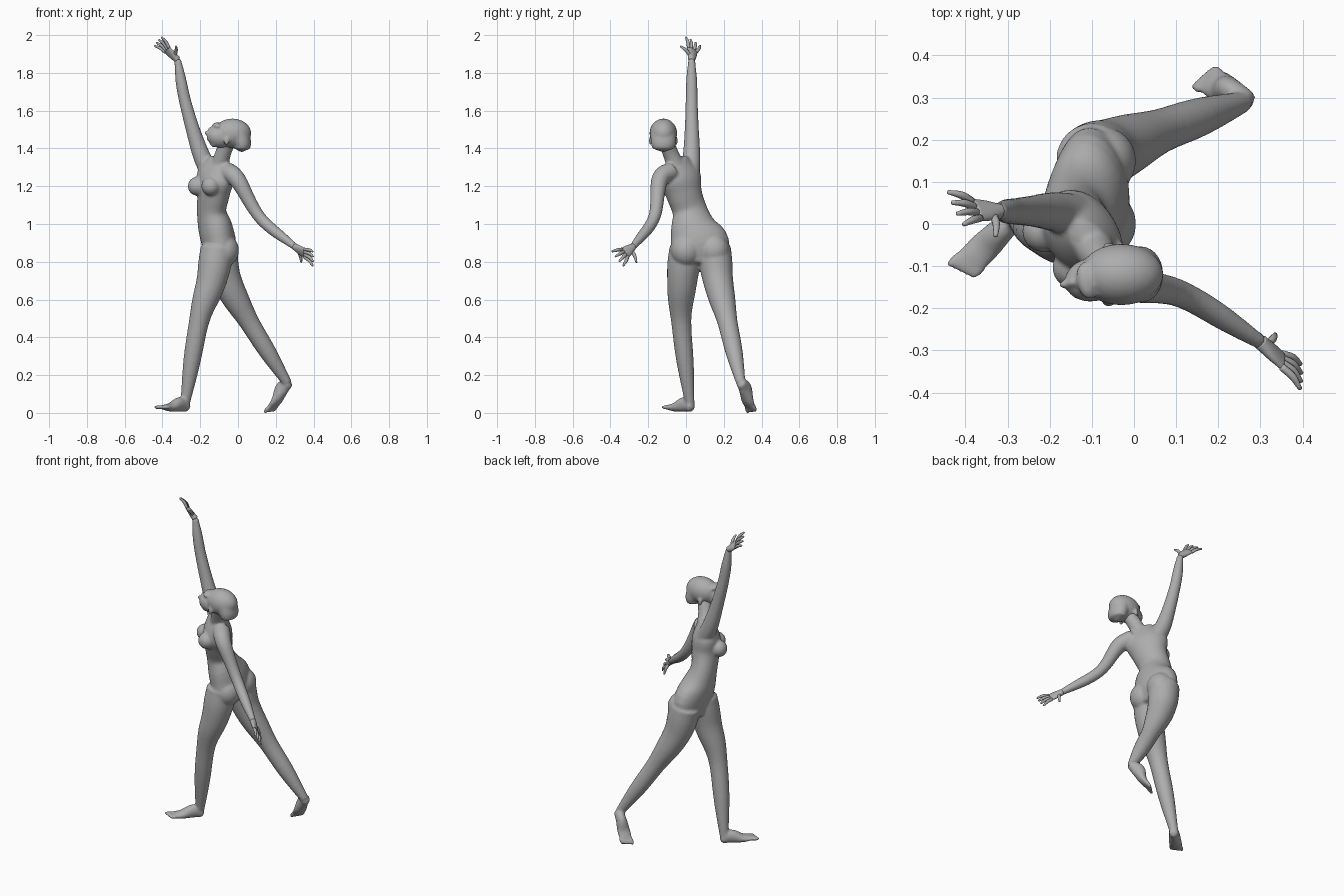
import bpy, bmesh, math
from mathutils import Vector, Matrix

cube = bpy.data.objects.get("Cube")
if cube:
    bpy.data.objects.remove(cube)

GREY = (.42, .42, .42, 1)
clay = bpy.data.materials.new("grey_clay")
clay.use_nodes = True
clay.diffuse_color = GREY
clay.node_tree.nodes["Principled BSDF"].inputs["Base Color"].default_value = GREY
UP = Vector((0, 0, 1))
FRONT = Vector((-1, 0, 0))


def along(values, t):
    """Smooth curve through values, sampled at t from start to end."""
    values = [Vector(v) for v in values]
    before = values[0] * 2 - values[1]
    after = values[-1] * 2 - values[-2]
    padded = [before, *values, after]
    place = t * (len(values) - 1)
    i = min(int(place), len(values) - 2)
    t = place - i
    a, b, c, d = padded[i:i + 4]
    cubic = b * 3 - a - c * 3 + d
    square = a * 2 - b * 5 + c * 4 - d
    return b + ((c - a) * t + square * t ** 2 + cubic * t ** 3) / 2


def tube(bm, path, widths, front=FRONT, sides=24, twist=0, steps=24):
    """Rounded loft of ellipses; widths hold (radius along front, radius across)."""
    times = [i / steps for i in range(steps + 1)]
    centres = [along(path, t) for t in times]
    sizes = [along(widths, t) for t in times]
    rings = []
    for i, (t, centre, size) in enumerate(zip(times, centres, sizes)):
        ahead = centres[min(i + 1, steps)] - centres[max(i - 1, 0)]
        ahead.normalize()
        ease = t * t * (3 - 2 * t)
        facing = Matrix.Rotation(math.radians(twist * ease), 3, 'Z') @ Vector(front)
        u = (facing - ahead * facing.dot(ahead)).normalized()
        v = ahead.cross(u)
        angles = [math.tau * k / sides for k in range(sides)]
        rings.append([bm.verts.new(centre + u * size.x * math.cos(a) + v * size.y * math.sin(a))
                      for a in angles])
    for low, high in zip(rings, rings[1:]):
        for k in range(sides):
            n = (k + 1) % sides
            bm.faces.new((low[k], low[n], high[n], high[k]))
    for end, inner in ((0, 1), (-1, -2)):
        outward = (centres[end] - centres[inner]).normalized()
        tip = bm.verts.new(centres[end] + outward * min(sizes[end]) / 2)
        for k in range(sides):
            bm.faces.new((rings[end][k], rings[end][(k + 1) % sides], tip))


def round_widths(radii):
    return [(r, r) for r in radii]


def ball(bm, centre, radii, aim=FRONT):
    """Ellipsoid whose first radius lies along aim."""
    turn = Vector(aim).to_track_quat('X', 'Z').to_matrix().to_4x4()
    matrix = Matrix.Translation(centre) @ turn @ Matrix.Diagonal((*radii, 1))
    bmesh.ops.create_uvsphere(bm, u_segments=24, v_segments=16, radius=1, matrix=matrix)


def finish(bm, name):
    bmesh.ops.recalc_face_normals(bm, faces=bm.faces)
    mesh = bpy.data.meshes.new(name)
    bm.to_mesh(mesh)
    bm.free()
    mesh.materials.append(clay)
    for face in mesh.polygons:
        face.use_smooth = True
    thing = bpy.data.objects.new(name, mesh)
    bpy.context.collection.objects.link(thing)
    return thing


def fuse(thing, iterations):
    """Blend overlapping volumes into one skin."""
    remesh = thing.modifiers.new("fuse", 'REMESH')
    remesh.mode = 'VOXEL'
    remesh.voxel_size = .007
    remesh.use_smooth_shade = True
    soften = thing.modifiers.new("soften", 'SMOOTH')
    soften.factor = .5
    soften.iterations = iterations


def foot(bm, heel, toe, dorsal, inner):
    """Heel, arch and ball, with five toes longest on the inner side."""
    heel, toe, dorsal = Vector(heel), Vector(toe), Vector(dorsal).normalized()
    aim = (toe - heel).normalized()
    across = aim.cross(dorsal).normalized() * inner
    arch = heel.lerp(toe, .3) + dorsal * .015
    tube(bm, [heel, arch, heel.lerp(toe, .7), toe],
         [(.026, .026), (.04, .03), (.024, .037), (.013, .037)], dorsal)
    for i in range(5):
        s = i / 2 - 1
        ball(bm, toe + across * s * .03 + aim * (.01 + s * .01), (.026, .01, .011), aim)


def hand(name, wrist, aim, back):
    """Flat palm with four fanned fingers and a thumb."""
    bm = bmesh.new()
    wrist, aim, back = Vector(wrist), Vector(aim).normalized(), Vector(back).normalized()
    across = aim.cross(back).normalized()
    knuckles = wrist + aim * .075
    tube(bm, [wrist, wrist.lerp(knuckles, .5), knuckles],
         [(.018, .018), (.015, .028), (.011, .032)], back)
    digits = [(wrist + aim * .025 - across * .012, aim * .4 - across)]
    for i in range(4):
        s = i / 1.5 - 1
        digits.append((knuckles + across * s * .025, aim + across * s * .35))
    for base, way in digits:
        tip = base + way.normalized() * .07
        bend = base.lerp(tip, .5) + back * .006
        tube(bm, [base, bend, tip], round_widths((.009, .009, .005)), back, sides=10, steps=8)
    finish(bm, name)


# Torso, turning from hips to shoulders
bm = bmesh.new()
torso = [(-.1, .07, .07, .14), (-.1, .07, .09, .16), (-.12, .04, .09, .125),
         (-.14, .02, .075, .095), (-.13, -.01, .08, .1), (-.12, -.03, .08, .12),
         (-.1, -.05, .04, .07)]
tube(bm, [(x, y, .8 + i * .09) for i, (x, y, _, _) in enumerate(torso)],
     [row[2:] for row in torso], sides=32, twist=42)

# Neck, breasts and buttocks
tube(bm, [(-.1, -.05, 1.3), (-.08, -.08, 1.37), (-.05, -.11, 1.45)],
     round_widths((.05, .042, .042)))
chest = Vector((-.77, -.64, 0))
for side in (-1, 1):
    ball(bm, Vector((-.18, -.06, 1.2)) + chest.cross(UP) * side * .056, (.05, .05, .05), chest)
    ball(bm, (-.07, .075 + side * .075, .86), (.075, .08, .085))

# Legs share one profile from hip to ankle
leg = round_widths((.088, .088, .08, .07, .053, .046, .025))
tube(bm, [(-.11, 0, .87), (-.14, -.02, .7), (-.207, -.025, .48), (-.28, .02, .05)], leg)
tube(bm, [(-.1, .15, .87), (-.06, .17, .7), (.06, .22, .48), (.26, .29, .16)], leg)
foot(bm, (-.27, .03, .03), (-.39, -.09, .03), UP, 1)
foot(bm, (.27, .29, .16), (.18, .34, .03), (-.7, .6, .5), -1)

# Arms share one profile from shoulder to wrist
arm = round_widths((.05, .049, .045, .037, .032, .029, .018))
tube(bm, [(-.13, .02, 1.24), (-.2, .03, 1.38), (-.28, .03, 1.65), (-.32, .03, 1.87)], arm)
tube(bm, [(-.06, -.08, 1.28), (0, -.14, 1.23), (.12, -.17, 1.03), (.3, -.28, .88)], arm)
fuse(finish(bm, "body"), 6)
hand("raised_hand", (-.32, .03, 1.87), (-.7, .05, .65), (.6, .55, .45))
hand("lowered_hand", (.3, -.28, .88), (.66, -.57, -.44), (.7, .5, .4))

# Skull and hair cut straight at the nape
bm = bmesh.new()
skull = Vector((-.03, -.12, 1.48))
ball(bm, skull, (.1, .073, .078))
tube(bm, [(.02, -.12, 1.4), (.02, -.12, 1.43), (0, -.12, 1.48)],
     [(.042, .058), (.05, .066), (.06, .068)])

# Face tipped upward: jaw, chin, lips, nose, bridge and brow
gaze = Vector((-.92, -.16, .3)).normalized()
crown = (UP - gaze * gaze.z).normalized()
for forward, rise, radii in ((.06, -.04, (.068, .052, .056)), (.075, -.077, (.026, .028, .024)),
                             (.11, -.065, (.014, .02, .011)), (.125, -.04, (.02, .011, .012)),
                             (.115, -.02, (.016, .01, .02)), (.09, .01, (.025, .045, .02))):
    ball(bm, skull + gaze * forward + crown * rise, radii, gaze)
for side in (-1, 1):
    ball(bm, skull + Vector((-.03, side * .068, -.04)), (.014, .008, .024))
fuse(finish(bm, "head"), 2)
